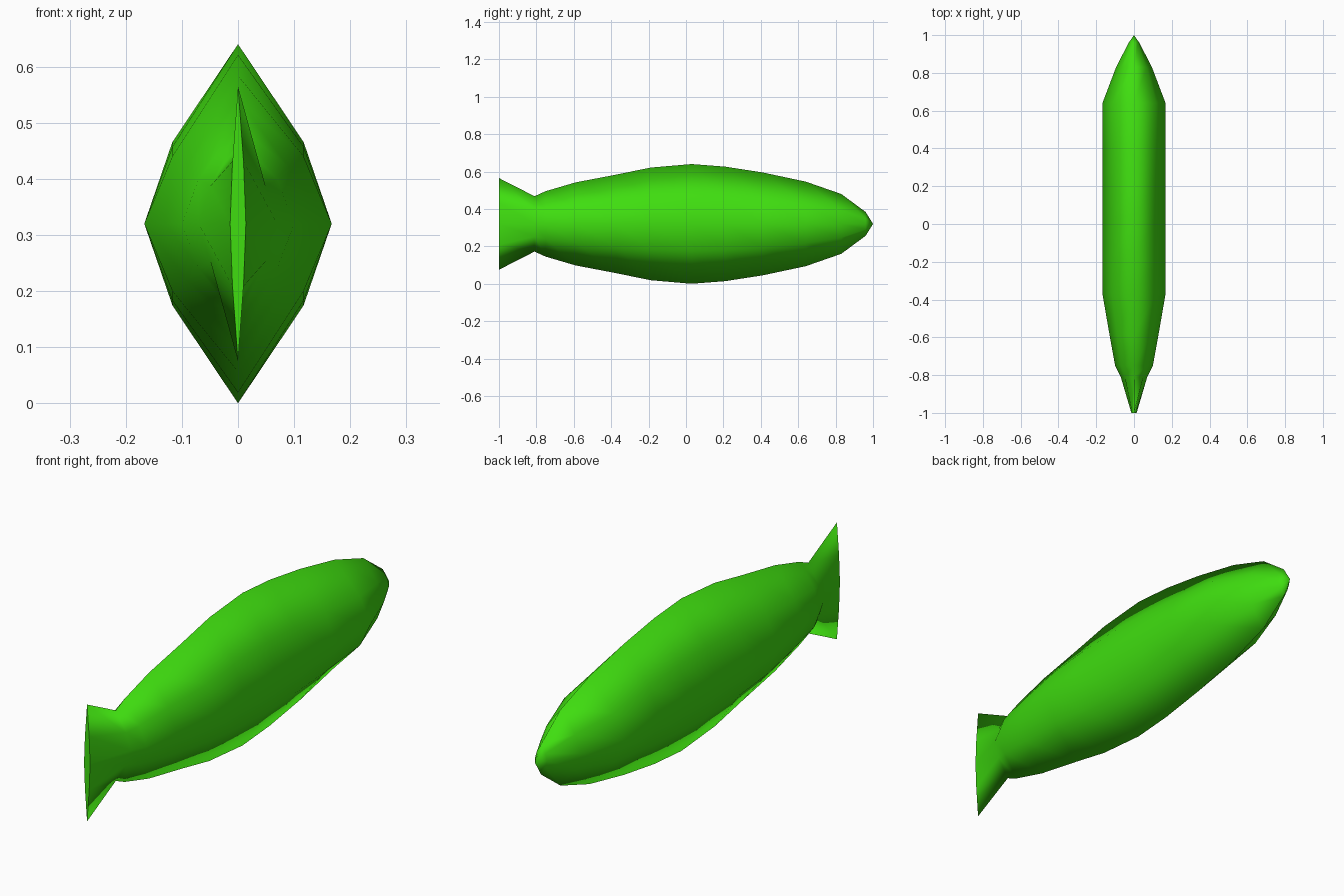
import bpy, bmesh

if "Cube" in bpy.data.objects:
    bpy.data.objects.remove(bpy.data.objects["Cube"])

MID_Z = 0.32

# Body stations: (y, half width, half height) from tail edge to nose
STATIONS = [
    (-1.00, 0.014, 0.245),
    (-0.81, 0.070, 0.148),
    (-0.75, 0.100, 0.175),
    (-0.59, 0.129, 0.222),
    (-0.37, 0.167, 0.264),
    (-0.19, 0.167, 0.301),
    (0.03, 0.167, 0.320),
    (0.21, 0.167, 0.306),
    (0.41, 0.167, 0.275),
    (0.64, 0.167, 0.226),
    (0.83, 0.095, 0.160),
    (0.96, 0.028, 0.064),
]
# Eight-sided diamond cross-section in unit size
SECTION = [(0, 1), (0.7, 0.455), (1, 0), (0.7, -0.455),
           (0, -1), (-0.7, -0.455), (-1, 0), (-0.7, 0.455)]


def bridge(bm, a, b):
    n = len(a)
    for i in range(n):
        j = (i + 1) % n
        bm.faces.new((a[i], a[j], b[j], b[i]))


bm = bmesh.new()
rings = [[bm.verts.new((sx * w, y, MID_Z + sz * h)) for sx, sz in SECTION]
         for y, w, h in STATIONS]
for a, b in zip(rings, rings[1:]):
    bridge(bm, a, b)

# Pointed nose
nose = bm.verts.new((0, 1.0, MID_Z))
last = rings[-1]
for i in range(8):
    bm.faces.new((last[i], last[(i + 1) % 8], nose))

# Flat trailing edge of the tail
cap = bm.faces.new(rings[0])
bmesh.ops.recalc_face_normals(bm, faces=bm.faces[:])
for f in bm.faces:
    f.smooth = f is not cap
for e in cap.edges:
    e.smooth = False

mesh = bpy.data.meshes.new("fish_body")
bm.to_mesh(mesh)
bm.free()
fish = bpy.data.objects.new("fish_body", mesh)
bpy.context.collection.objects.link(fish)

green = bpy.data.materials.new("green")
green.diffuse_color = (0.05, 0.73, 0.005, 1)
green.use_nodes = True
green.node_tree.nodes["Principled BSDF"].inputs["Base Color"].default_value = green.diffuse_color
mesh.materials.append(green)
